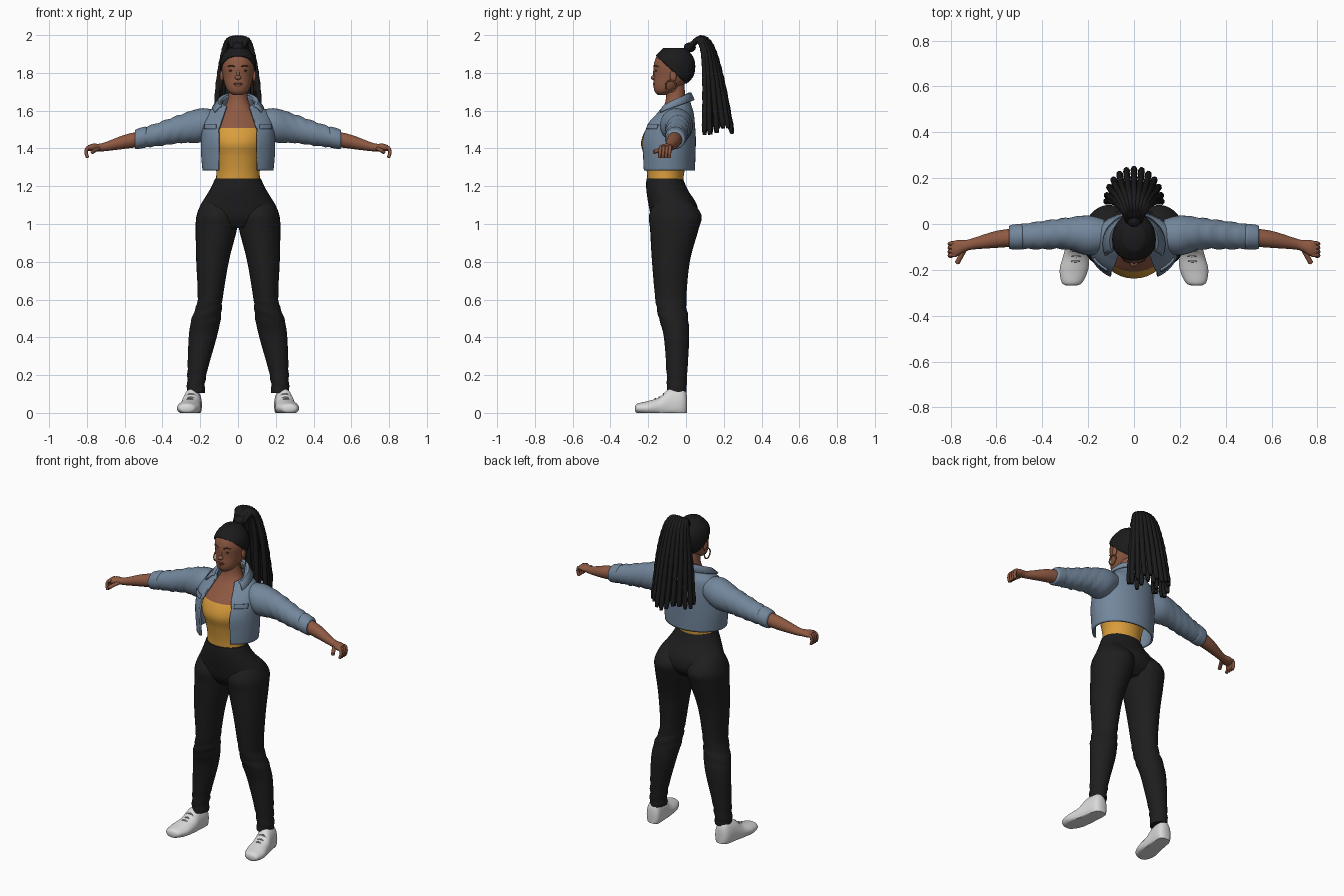
import bpy, bmesh, math
from mathutils import Matrix, Vector

default_cube = bpy.data.objects.get("Cube")
if default_cube:
    bpy.data.objects.remove(default_cube, do_unlink=True)


def material(name, *rgb):
    mat = bpy.data.materials.new(name)
    mat.use_nodes = True
    mat.diffuse_color = (*rgb, 1)
    shader = next(n for n in mat.node_tree.nodes if n.type == "BSDF_PRINCIPLED")
    shader.inputs["Base Color"].default_value = (*rgb, 1)
    shader.inputs["Roughness"].default_value = .8
    return mat


skin = material("brown skin", .27, .1, .055)
lip = material("lip", .19, .055, .04)
brow = material("dark brown", .06, .025, .016)
hair = material("black hair", .011, .011, .012)
denim = material("blue denim", .17, .24, .33)
mustard = material("mustard cloth", .7, .34, .045)
black = material("black cloth", .013, .013, .014)
white = material("white leather", .7, .7, .7)
grey = material("grey lace", .4, .4, .4)
gold = material("old gold", .3, .15, .05)


def smooth_path(points, steps=6):
    """Catmull-Rom interpolation through points of any dimension."""
    pts = [Vector(p) for p in points]
    pts = [pts[0]] + pts + [pts[-1]]
    out = []
    for a, b, c, d in zip(pts, pts[1:], pts[2:], pts[3:]):
        for s in range(steps):
            t = s / steps
            out.append(b + (c - a) * (t / 2) + (a * 2 - b * 5 + c * 4 - d) * (t * t / 2)
                       + (b * 3 - a - c * 3 + d) * (t ** 3 / 2))
    return out + [pts[-1]]


def loft(axis, rings, n=32):
    """Rings are (position on axis, centre, centre, radius, radius)."""
    bm = bmesh.new()
    loops = []
    for h, c, d, r, s in smooth_path(rings):
        loop = []
        for k in range(n):
            a = math.tau * k / n
            co = [c + r * math.cos(a), d + s * math.sin(a)]
            co.insert(axis, h)
            loop.append(bm.verts.new(co))
        loops.append(loop)
    for lo, hi in zip(loops, loops[1:]):
        for k in range(n):
            j = (k + 1) % n
            bm.faces.new((lo[k], lo[j], hi[j], hi[k]))
    bm.faces.new(loops[0])
    bm.faces.new(loops[-1])
    bmesh.ops.recalc_face_normals(bm, faces=bm.faces[:])
    return bm


def ball(bm, centre, radii):
    m = Matrix.Translation(centre) @ Matrix.Diagonal((*radii, 1))
    bmesh.ops.create_uvsphere(bm, u_segments=20, v_segments=12, radius=1, matrix=m)
    return bm


def make(name, bm, mat, thickness=0, offset=-1, mirror=False):
    """Turn a bmesh into a smooth shaded object."""
    me = bpy.data.meshes.new(name)
    bm.to_mesh(me)
    bm.free()
    me.materials.clear()
    me.materials.append(mat)
    for f in me.polygons:
        f.use_smooth = True
    me.set_sharp_from_angle(angle=math.radians(50))
    ob = bpy.data.objects.new(name, me)
    bpy.context.collection.objects.link(ob)
    if thickness:
        solid = ob.modifiers.new("thickness", "SOLIDIFY")
        solid.thickness, solid.offset = thickness, offset
    if mirror:
        ob.modifiers.new("mirror", "MIRROR").use_mirror_merge = False
    return ob


def tubes(name, paths, radius, mat, mirror=False, cyclic=False, knobs=0, sides=8):
    """Sweep a circle along each path."""
    bm = bmesh.new()
    for path in paths:
        pts = [Vector(p) for p in path] if cyclic else smooth_path(path, 8)
        last = len(pts) - 1
        loops = []
        across = None
        for i, p in enumerate(pts):
            ahead = pts[(i + 1) % len(pts)] if cyclic or i < last else p
            behind = pts[i - 1] if cyclic or i else p
            along = (ahead - behind).normalized()
            if across is None:
                across = along.orthogonal()
            across = (across - along * across.dot(along)).normalized()
            up = along.cross(across)
            r = radius * (1 + knobs * (-1) ** i)
            if i == last and not cyclic:
                r *= .6
            turns = [math.tau * k / sides for k in range(sides)]
            loops.append([bm.verts.new(p + (across * math.cos(a) + up * math.sin(a)) * r)
                          for a in turns])
        pairs = list(zip(loops, loops[1:]))
        if cyclic:
            pairs.append((loops[-1], loops[0]))
        else:
            bm.faces.new(loops[0])
            bm.faces.new(loops[-1])
        for lo, hi in pairs:
            for k in range(sides):
                j = (k + 1) % sides
                bm.faces.new((lo[k], lo[j], hi[j], hi[k]))
    bmesh.ops.recalc_face_normals(bm, faces=bm.faces[:])
    return make(name, bm, mat, mirror=mirror)


def bisect(bm, point, normal, clear=False):
    geom = bm.verts[:] + bm.edges[:] + bm.faces[:]
    bmesh.ops.bisect_plane(bm, geom=geom, plane_co=point, plane_no=normal, clear_outer=clear)


# Trousers: hips, and legs with soft folds at knee and ankle
make("trouser_hips", loft(2, [
    (1.24, 0, -.113, .121, .097), (1.18, 0, -.1, .15, .11), (1.1, 0, -.07, .197, .128),
    (1.03, 0, -.062, .216, .12), (.98, 0, -.07, .15, .08)]), black)
bm = loft(2, [
    (1.17, .08, -.08, .04, .05), (1.13, .1, -.068, .08, .085), (1.05, .108, -.057, .11, .138),
    (.97, .115, -.062, .109, .128), (.8, .135, -.08, .086, .1), (.6, .148, -.08, .066, .082),
    (.5, .168, -.066, .077, .077), (.4, .187, -.05, .074, .067), (.2, .218, -.048, .05, .054),
    (.105, .224, -.05, .048, .052)])
bm.normal_update()
for v in bm.verts:
    fold = max(0, 1 - abs(v.co.z - .56) / .12) + max(0, 1 - abs(v.co.z - .18) / .1)
    v.co += v.normal * .003 * fold * math.sin(v.co.z * 110 + v.co.x * 40)
make("trouser_legs", bm, black, mirror=True)

# Torso: fitted top below the neckline, bare chest and neck above
bm = loft(2, [
    (1.2, 0, -.11, .12, .093), (1.28, 0, -.108, .115, .1), (1.36, 0, -.1, .13, .122),
    (1.43, 0, -.1, .15, .138), (1.5, 0, -.095, .15, .118), (1.56, 0, -.08, .12, .085),
    (1.62, 0, -.06, .07, .06), (1.68, 0, -.055, .05, .05), (1.78, 0, -.06, .048, .05)])
neckline = 1.508
bisect(bm, (0, 0, neckline), (0, 0, 1))
torso = make("fitted_top_and_neck", bm, mustard)
torso.data.materials.append(skin)
for f in torso.data.polygons:
    f.material_index = int(f.center.z > neckline)

# Jacket body, opened at hem, neck and front
bm = loft(2, [
    (1.24, 0, -.1, .183, .146), (1.36, 0, -.1, .195, .15), (1.45, 0, -.1, .196, .152),
    (1.53, 0, -.085, .192, .132), (1.59, 0, -.06, .165, .1), (1.64, 0, -.05, .1, .075),
    (1.7, 0, -.05, .07, .06)], n=64)
half, slant = .103, .34
bisect(bm, (0, 0, 1.283), (0, 0, -1), True)
bisect(bm, (0, -.05, 1.66), (0, -.5, 1), True)
bisect(bm, (0, 0, 1.5), (0, 0, 1))
for side in (1, -1):
    bisect(bm, (half * side, 0, 0), (side, 0, 0))
    bisect(bm, (half * side, 0, 1.5), (side, 0, slant))
gap = []
for f in bm.faces:
    c = f.calc_center_median()
    if c.y < -.06 and abs(c.x) < half - slant * max(0, c.z - 1.5):
        gap.append(f)
bmesh.ops.delete(bm, geom=gap, context="FACES")
make("jacket_body", bm, denim, thickness=.011)

# Sleeves with soft folds
bm = loft(0, [
    (.13, -.05, 1.54, .07, .065), (.2, -.05, 1.522, .087, .09), (.3, -.042, 1.505, .068, .076),
    (.42, -.05, 1.475, .06, .062), (.535, -.057, 1.45, .049, .049)])
bm.normal_update()
for v in bm.verts:
    fold = min(1, max(0, (v.co.x - .22) / .08))
    v.co += v.normal * .003 * fold * math.sin(v.co.x * 120 + v.co.z * 60)
make("jacket_sleeves", bm, denim, mirror=True)
make("sleeve_cuffs", loft(0, [
    (.485, -.055, 1.46, .052, .052), (.495, -.055, 1.459, .056, .056),
    (.535, -.057, 1.45, .053, .053), (.545, -.058, 1.449, .047, .047)]), denim, mirror=True)

# Folded collar, widening into points at the front
bm = bmesh.new()
rows, count, sweep = [], 28, math.radians(126)
for i in range(count + 1):
    t = sweep * (2 * i / count - 1)
    f = (t / sweep) ** 2
    row = []
    for r, z in ((.075 + .02 * f, 1.69 - .075 * f), (.088 + .03 * f, 1.692 - .07 * f),
                 (.105 + .048 * f, 1.655 - .062 * f)):
        row.append(bm.verts.new((r * math.sin(t), -.055 + r * .92 * math.cos(t), z)))
    rows.append(row)
for a, b in zip(rows, rows[1:]):
    for k in (0, 1):
        bm.faces.new((a[k], b[k], b[k + 1], a[k + 1]))
bmesh.ops.recalc_face_normals(bm, faces=bm.faces[:])
make("jacket_collar", bm, denim, thickness=.01, offset=0)

# Chest pocket flaps, curved to the jacket front
bm = bmesh.new()
place = Matrix.Translation((.146, 0, 1.515)) @ Matrix.Rotation(math.pi / 2, 4, "X")
bmesh.ops.create_grid(bm, x_segments=8, y_segments=4, size=1,
                      matrix=place @ Matrix.Diagonal((.03, .012, 1, 1)))
for v in bm.verts:
    v.co.y = -.092 - .138 * math.sqrt(1 - (v.co.x / .195) ** 2) + .32 * (v.co.z - 1.515)
make("pocket_flaps", bm, denim, thickness=.009, offset=0, mirror=True)

# Forearms, hands with curled fingers, thumbs
make("forearms", loft(0, [
    (.5, -.057, 1.453, .04, .042), (.6, -.067, 1.435, .037, .037), (.7, -.086, 1.41, .025, .024),
    (.735, -.095, 1.405, .025, .02), (.77, -.105, 1.405, .035, .02),
    (.795, -.11, 1.402, .032, .014)]), skin, mirror=True)
fingers = []
for k in range(4):
    y = -.084 - .017 * k
    fingers.append([(.775, y, 1.408), (.797, y, 1.403), (.804, y - .003, 1.378), (.796, y - .005, 1.35)])
tubes("fingers", fingers, .009, skin, mirror=True)
tubes("thumbs", [[(.735, -.105, 1.402), (.755, -.14, 1.392), (.772, -.172, 1.38)]], .011, skin, mirror=True)

# Head, with hair cap grown from the same profile
skull = [(1.684, 0, -.125, .026, .026), (1.7, 0, -.115, .05, .05), (1.73, 0, -.096, .067, .076),
         (1.78, 0, -.07, .08, .1), (1.84, 0, -.065, .087, .106), (1.89, 0, -.063, .076, .09),
         (1.925, 0, -.06, .04, .05)]
make("head", loft(2, skull), skin)
grow = .008
bm = loft(2, [(z + grow * (z > 1.9), x, y, r + grow, s + grow) for z, x, y, r, s in skull])
bisect(bm, (0, -.07, 1.808), (0, -.93, -1), True)
make("hair_cap", bm, hair, thickness=.01)

# Face and ears
bm = ball(bmesh.new(), (0, -.172, 1.775), (.017, .014, .012))
make("nose", ball(bm, (0, -.165, 1.795), (.009, .01, .026)), skin)
bm = ball(bmesh.new(), (0, -.166, 1.742), (.025, .01, .006))
make("lips", ball(bm, (0, -.163, 1.732), (.022, .011, .007)), lip)
make("eyes", ball(bmesh.new(), (.034, -.158, 1.812), (.015, .006, .005)), brow, mirror=True)
tubes("eyebrows", [[(.016, -.168, 1.832), (.035, -.161, 1.839), (.054, -.145, 1.833)]], .004, brow, mirror=True)
make("ears", ball(bmesh.new(), (.086, -.068, 1.783), (.01, .018, .03)), skin, mirror=True)
ring = [(.09, -.08 + .028 * math.cos(a), 1.73 + .03 * math.sin(a))
        for a in (math.tau * k / 28 for k in range(28))]
tubes("hoop_earrings", [ring], .004, gold, mirror=True, cyclic=True)

# High ponytail: a fan of rope-like strands over a hair tie
front = [(.015, 1.93), (.06, 1.972), (.09, 1.92), (.1, 1.75), (.098, 1.49)]
back = [(.025, 1.935), (.078, 1.985), (.135, 1.94), (.188, 1.77), (.245, 1.495)]
spread = (.2, .38, .6, .85, 1)
strands = []
for layer, count in ((1, 13), (.5, 7)):
    for k in range(count):
        a = math.radians(95) * (2 * k / (count - 1) - 1)
        reach = layer * max(0, math.cos(a))
        lift = .018 * math.sin(k * 5)
        strands.append([(layer * .122 * w * math.sin(a), p + (q - p) * reach,
                         z + (u - z) * reach + lift * (w == 1))
                        for w, (p, z), (q, u) in zip(spread, front, back)])
tubes("ponytail_strands", strands, .0145, hair, knobs=.07)
make("hair_tie", ball(bmesh.new(), (0, .02, 1.935), (.034, .032, .026)), hair)

# Shoes with flat soles and laces
bm = loft(1, [
    (-.269, .272, .022, .02, .015), (-.255, .27, .024, .045, .026), (-.2, .262, .025, .062, .038),
    (-.14, .252, .03, .057, .053), (-.09, .245, .038, .051, .088), (-.03, .238, .042, .047, .09),
    (-.005, .235, .042, .038, .075), (.005, .235, .04, .022, .05)])
for v in bm.verts:
    v.co.z = max(0, v.co.z)
make("shoes", bm, white, mirror=True)
laces = [[(x - .032, y, z - .016), (x, y - .003, z), (x + .032, y, z - .016)]
         for x, y, z in ((.255, -.16, .075), (.252, -.138, .084), (.249, -.116, .102))]
tubes("shoe_laces", laces, .004, grey, mirror=True)
